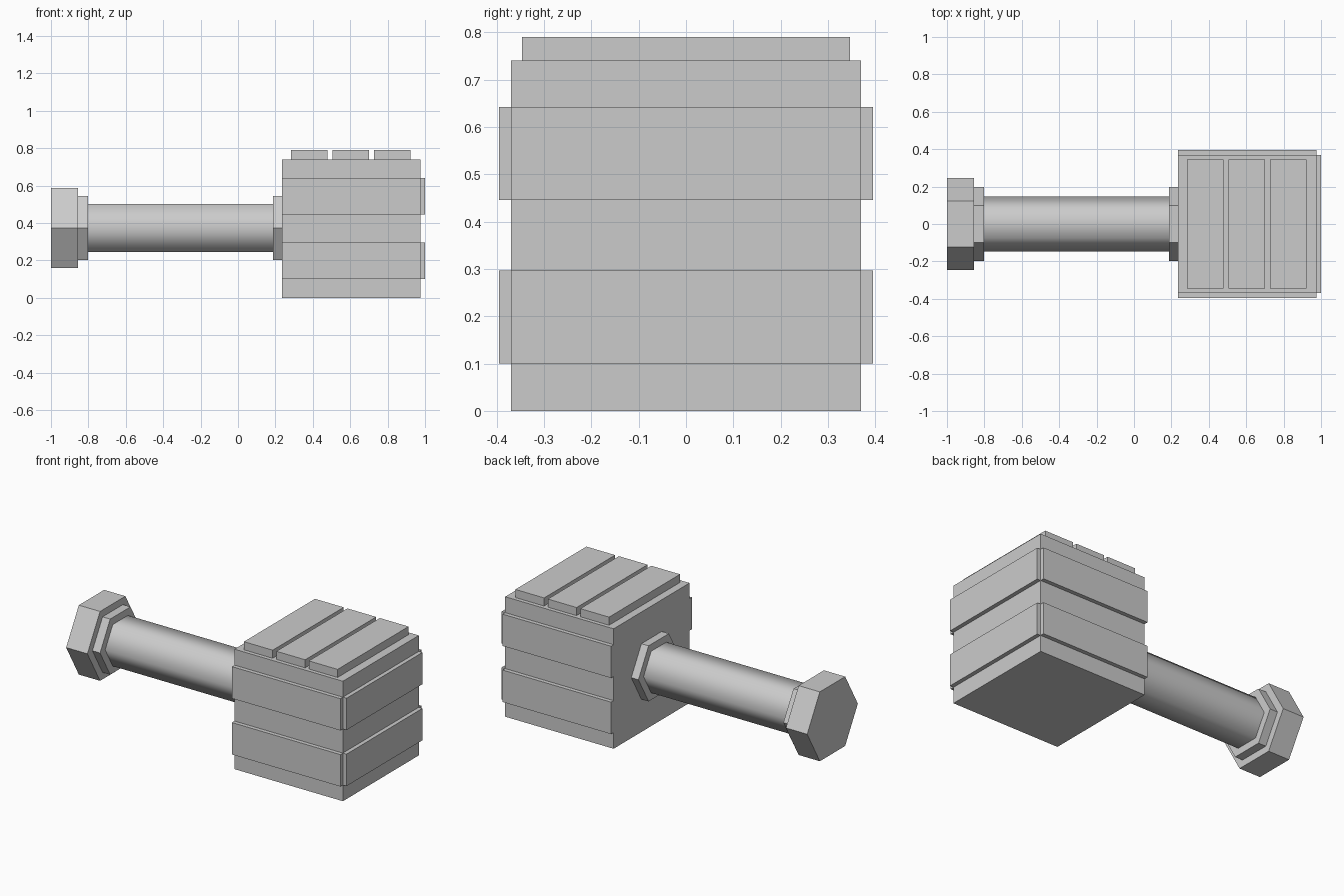
import bpy
import bmesh
from math import cos, sin, pi, radians

if "Cube" in bpy.data.objects:
    bpy.data.objects.remove(bpy.data.objects["Cube"])

AXIS_Z = 0.373


def make_object(name, bm):
    bmesh.ops.recalc_face_normals(bm, faces=bm.faces)
    mesh = bpy.data.meshes.new(name)
    bm.to_mesh(mesh)
    bm.free()
    obj = bpy.data.objects.new(name, mesh)
    bpy.context.collection.objects.link(obj)
    return obj


def box(name, x, y, z):
    """Box from (min, max) pairs on each axis."""
    bm = bmesh.new()
    bmesh.ops.create_cube(bm, size=1)
    for v in bm.verts:
        for i, (lo, hi) in enumerate((x, y, z)):
            v.co[i] = lo if v.co[i] < 0 else hi
    return make_object(name, bm)


def hex_bar(name, x0, x1, radius):
    """Hexagonal prism along x, with corners pointing to +y and -y."""
    bm = bmesh.new()
    ring = [bm.verts.new((x0, radius * cos(i * pi / 3),
                          AXIS_Z + radius * sin(i * pi / 3))) for i in range(6)]
    cap = bm.faces.new(ring)
    ext = bmesh.ops.extrude_face_region(bm, geom=[cap], use_keep_orig=True)
    for g in ext["geom"]:
        if isinstance(g, bmesh.types.BMVert):
            g.co.x = x1
    return make_object(name, bm)


# Main block
X0, X1, HALF, TOP = 0.235, 0.975, 0.37, 0.74
box("block", (X0, X1), (-HALF, HALF), (0, TOP))

# Raised bands on the front, back and right faces
for level, z in (("lower", (0.10, 0.297)), ("upper", (0.446, 0.642))):
    box(f"front_band_{level}", (X0, X1), (-0.395, -HALF), z)
    box(f"back_band_{level}", (X0, X1), (HALF, 0.395), z)
    box(f"right_band_{level}", (X1, 1.0), (-HALF, HALF), z)

# Top slats
for i in range(3):
    x = 0.283 + i * 0.2215
    box(f"top_slat_{i + 1}", (x, x + 0.196), (-0.346, 0.346), (TOP, 0.79))

# Handle, collars and end cap
handle = hex_bar("handle", -0.803, 0.186, 0.148)
hex_bar("inner_collar", 0.186, X0, 0.198)
hex_bar("outer_collar", -0.855, -0.803, 0.198)
hex_bar("end_cap", -1.0, -0.855, 0.247)

# Smooth the grip sides, keep its ends sharp
bpy.ops.object.select_all(action='DESELECT')
handle.select_set(True)
bpy.context.view_layer.objects.active = handle
bpy.ops.object.shade_smooth_by_angle(angle=radians(70))
